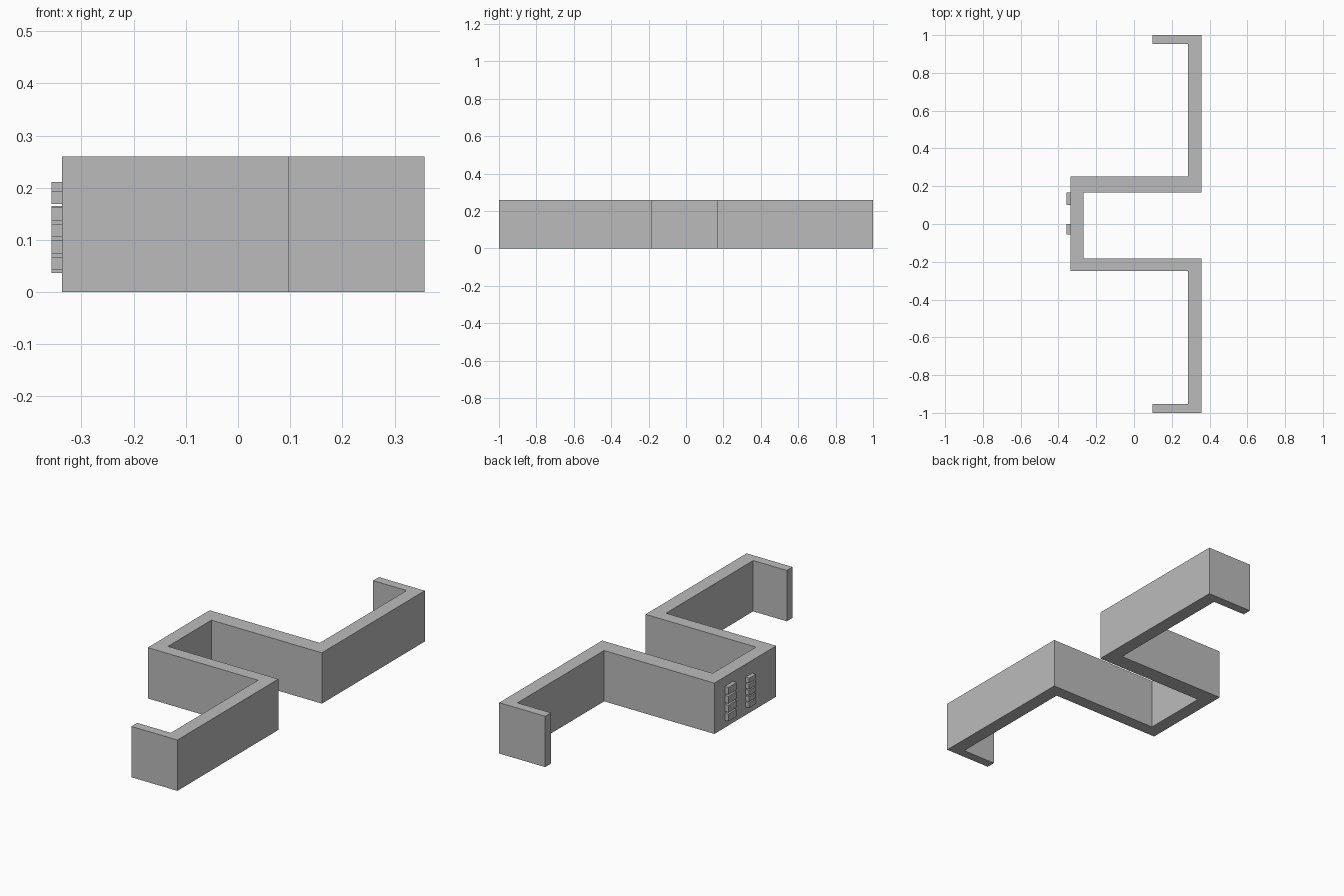
import bpy
import bmesh

if "Cube" in bpy.data.objects:
    bpy.data.objects.remove(bpy.data.objects["Cube"])

HEIGHT = 0.26

# Single plain grey
grey = bpy.data.materials.new("plain grey")
grey.use_nodes = True
grey.diffuse_color = (0.5, 0.5, 0.5, 1)
grey.node_tree.nodes["Principled BSDF"].inputs["Base Color"].default_value = (0.5, 0.5, 0.5, 1)


def extrude_profile(name, outline, z0, z1):
    """Make a flat-sided prism from an outline in plan."""
    bm = bmesh.new()
    face = bm.faces.new([bm.verts.new((x, y, z0)) for x, y in outline])
    result = bmesh.ops.extrude_face_region(bm, geom=[face])
    top = [v for v in result["geom"] if isinstance(v, bmesh.types.BMVert)]
    bmesh.ops.translate(bm, verts=top, vec=(0, 0, z1 - z0))
    bmesh.ops.recalc_face_normals(bm, faces=bm.faces)
    mesh = bpy.data.meshes.new(name)
    bm.to_mesh(mesh)
    bm.free()
    mesh.materials.append(grey)
    obj = bpy.data.objects.new(name, mesh)
    bpy.context.collection.objects.link(obj)
    return obj


# Bent strip: hooked ends, long arms and a central channel
outer = [(0.097, -1), (0.357, -1), (0.357, -0.183), (-0.268, -0.183),
         (-0.268, 0.168), (0.357, 0.168), (0.357, 1), (0.097, 1)]
inner = [(0.097, 0.953), (0.287, 0.953), (0.287, 0.252), (-0.337, 0.252),
         (-0.337, -0.248), (0.287, -0.248), (0.287, -0.953), (0.097, -0.953)]
extrude_profile("bent_strip_bracket", outer + inner, 0, HEIGHT)

# Two columns of plain raised pads on the closed end of the channel
for label, y0, y1, bottom, top, count in (
        ("wide", 0.1, 0.167, 0.037, 0.22, 4),
        ("narrow", -0.056, -0.001, 0.042, 0.2, 5)):
    pitch = (top - bottom) / count
    for i in range(count):
        z = bottom + i * pitch
        plan = [(-0.357, y0), (-0.336, y0), (-0.336, y1), (-0.357, y1)]
        extrude_profile(f"{label}_raised_pad_{i + 1}", plan, z, z + pitch * 0.8)
